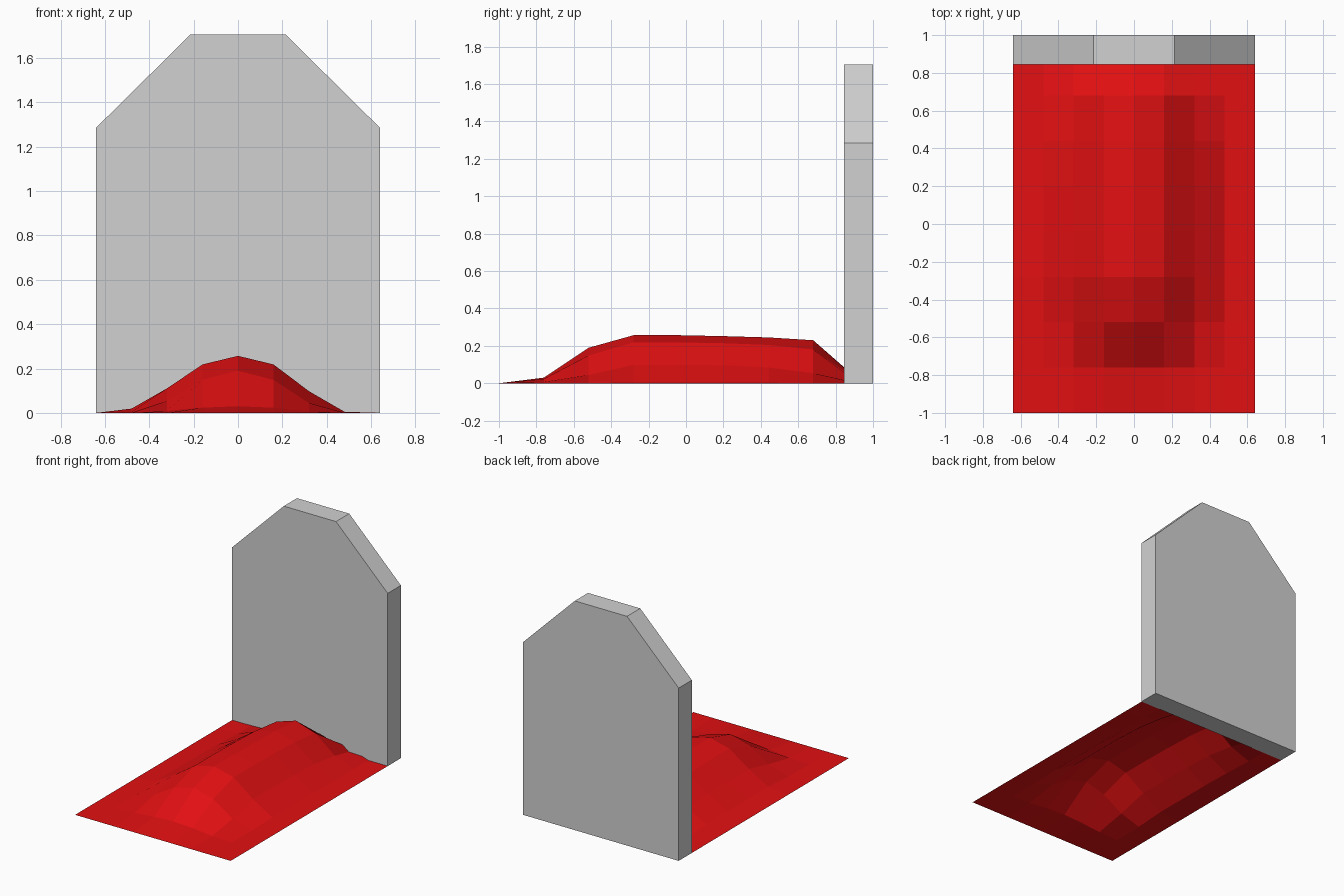
import bpy

if "Cube" in bpy.data.objects:
    bpy.data.objects.remove(bpy.data.objects["Cube"])


def material(name, rgb):
    mat = bpy.data.materials.new(name)
    mat.diffuse_color = (*rgb, 1.0)
    mat.use_nodes = True
    mat.node_tree.nodes["Principled BSDF"].inputs["Base Color"].default_value = mat.diffuse_color
    return mat


def mesh_object(name, verts, faces, mat):
    mesh = bpy.data.meshes.new(name)
    mesh.from_pydata(verts, [], faces)
    mesh.materials.append(mat)
    mesh.update()
    obj = bpy.data.objects.new(name, mesh)
    bpy.context.collection.objects.link(obj)
    return obj


grey = material("stone grey", (0.64, 0.64, 0.64))
red = material("bright red", (0.76, 0.005, 0.006))

# Upright slab: clipped-corner outline extruded front to back
outline = [(-0.64, 0), (0.64, 0), (0.64, 1.285),
           (0.215, 1.705), (-0.215, 1.705), (-0.64, 1.285)]
n = len(outline)
verts = [(x, y, z) for y in (0.845, 1.0) for x, z in outline]
faces = [tuple(range(n)), tuple(reversed(range(n, 2 * n)))]
faces += [(i, i + n, (i + 1) % n + n, (i + 1) % n) for i in range(n)]
mesh_object("headstone", verts, faces, grey)

# Mound: open 8 x 8 sheet, ridge height along y times cross-section along x.
# The ends taper more sharply than the middle; the far end sits in the slab.
ridge = [0, 0.03, 0.19, 0.257, 0.257, 0.252, 0.245, 0.23, 0.02]
taper = [1, 1.5, 1.5, 1, 1, 1, 1.1, 1.5, 1.5]
cross = [0, 0.075, 0.43, 0.85, 1, 0.85, 0.38, 0.02, 0]
verts = [(-0.64 + 0.16 * i, -1 + 0.24 * j, ridge[j] * cross[i] ** taper[j])
         for j in range(9) for i in range(9)]
faces = [(a, a + 1, a + 10, a + 9)
         for j in range(8) for a in range(9 * j, 9 * j + 8)]
mesh_object("grave_mound", verts, faces, red)
